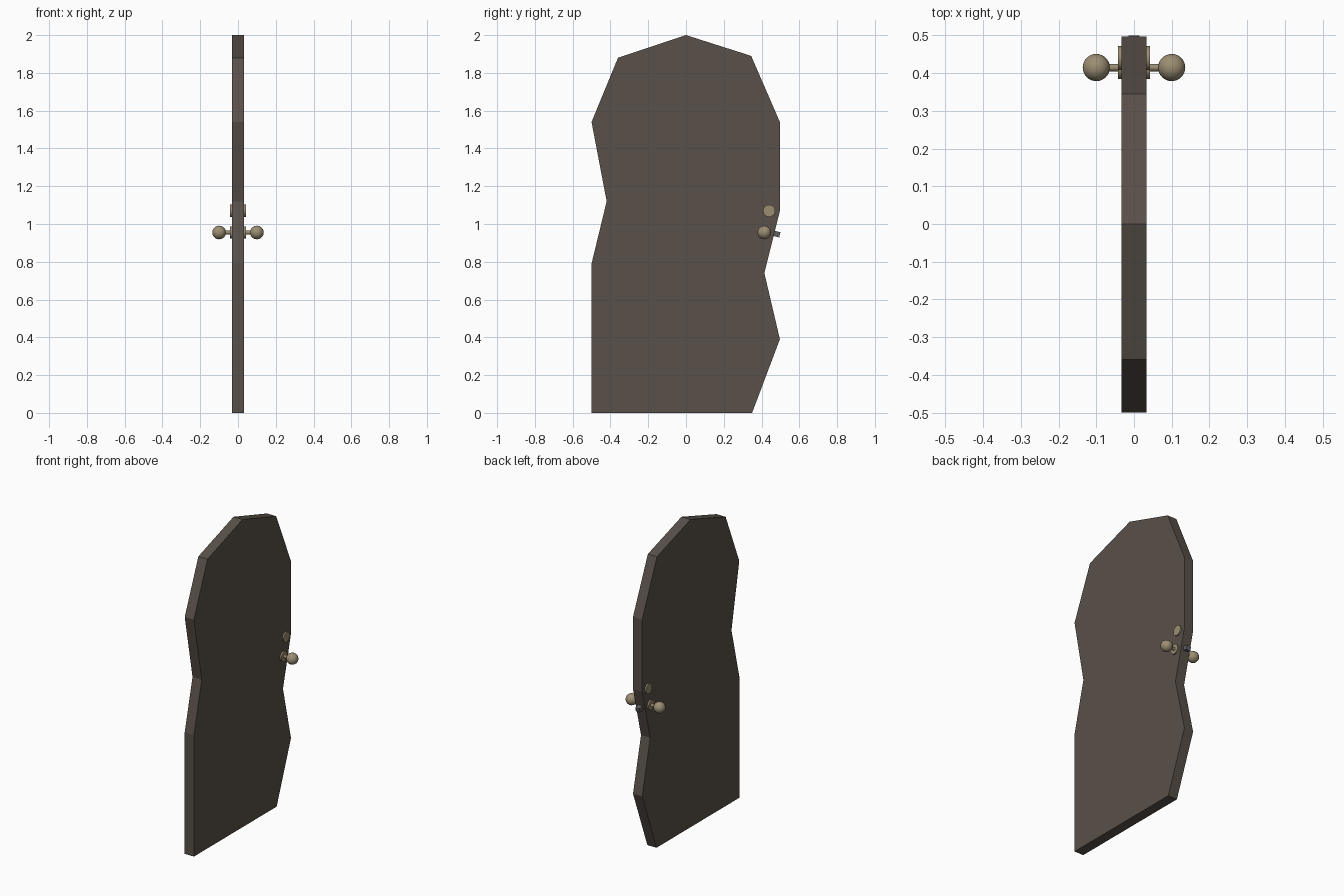
import bpy, bmesh
from math import pi, radians
from mathutils import Vector

if "Cube" in bpy.data.objects:
    bpy.data.objects.remove(bpy.data.objects["Cube"])


def material(name, rgb):
    m = bpy.data.materials.new(name)
    m.diffuse_color = (*rgb, 1)
    m.use_nodes = True
    m.node_tree.nodes["Principled BSDF"].inputs["Base Color"].default_value = m.diffuse_color
    return m


WOOD = material("dark_wood", (0.10, 0.08, 0.065))
BRASS = material("brass", (0.33, 0.27, 0.17))
STEEL = material("steel", (0.12, 0.12, 0.13))
HALF = 0.033


def finish(name, mat, smooth=True):
    ob = bpy.context.object
    ob.name = name
    ob.data.materials.append(mat)
    if smooth:
        bpy.ops.object.shade_smooth_by_angle(angle=radians(35))
    return ob


def disc(name, x0, x1, y, z, r):
    bpy.ops.mesh.primitive_cylinder_add(vertices=32, radius=r, depth=abs(x1 - x0),
                                        location=((x0 + x1) / 2, y, z), rotation=(0, pi / 2, 0))
    return finish(name, BRASS)


# Door slab: irregular outline in the yz plane, extruded along x
outline = [(-0.5, 0), (0.35, 0), (0.497, 0.39), (0.415, 0.74), (0.497, 1.07), (0.497, 1.54),
           (0.345, 1.89), (0, 2), (-0.36, 1.88), (-0.5, 1.54), (-0.42, 1.12), (-0.5, 0.79)]
bm = bmesh.new()
face = bm.faces.new([bm.verts.new((-HALF, y, z)) for y, z in outline])
ext = bmesh.ops.extrude_face_region(bm, geom=[face])
bmesh.ops.translate(bm, vec=Vector((2 * HALF, 0, 0)),
                    verts=[g for g in ext["geom"] if isinstance(g, bmesh.types.BMVert)])
bmesh.ops.recalc_face_normals(bm, faces=bm.faces)
mesh = bpy.data.meshes.new("door_slab")
bm.to_mesh(mesh)
bm.free()
mesh.materials.append(WOOD)
bpy.context.collection.objects.link(bpy.data.objects.new("door_slab", mesh))

# Knob, stem, knob plate and lock plate on both faces
KY, KZ = 0.415, 0.955
for side, s in (("left", -1), ("right", 1)):
    disc("knob_plate_" + side, s * 0.028, s * 0.043, KY, KZ, 0.031)
    disc("lock_plate_" + side, s * 0.028, s * 0.043, 0.44, 1.07, 0.032)
    disc("knob_stem_" + side, s * 0.035, s * 0.08, KY, KZ, 0.010)
    bpy.ops.mesh.primitive_uv_sphere_add(segments=32, ring_count=16, radius=0.036,
                                         location=(s * 0.1, KY, KZ), rotation=(0, pi / 2, 0))
    finish("knob_" + side, BRASS)

# Latch bolt sticking out square to the slanted edge
bpy.ops.mesh.primitive_cube_add(size=1, location=(0, 0.475, 0.948), rotation=(radians(-13.8), 0, 0))
bpy.context.object.scale = (0.03, 0.045, 0.028)
finish("latch_bolt", STEEL, smooth=False)
